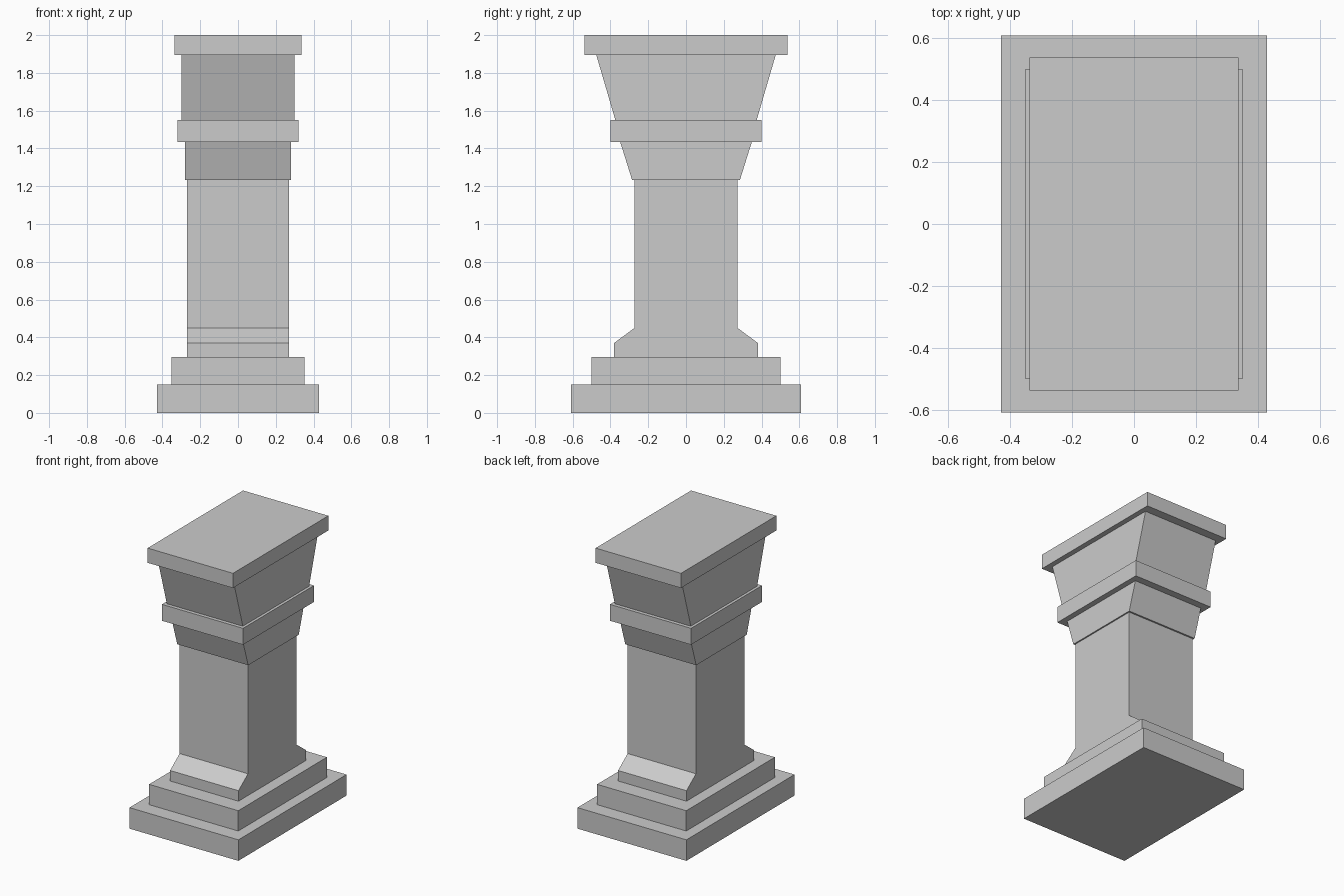
import bpy
import bmesh

if "Cube" in bpy.data.objects:
    bpy.data.objects.remove(bpy.data.objects["Cube"])


def prism(name, half_width, half_profile):
    """Mirror a (y, z) half profile across y = 0 and extrude it along x."""
    outline = half_profile + [(-y, z) for y, z in reversed(half_profile)]
    bm = bmesh.new()
    face = bm.faces.new([bm.verts.new((-half_width, y, z)) for y, z in outline])
    ext = bmesh.ops.extrude_face_region(bm, geom=[face])
    moved = [v for v in ext["geom"] if isinstance(v, bmesh.types.BMVert)]
    bmesh.ops.translate(bm, verts=moved, vec=(2 * half_width, 0, 0))
    bmesh.ops.recalc_face_normals(bm, faces=bm.faces)
    mesh = bpy.data.meshes.new(name)
    bm.to_mesh(mesh)
    bm.free()
    obj = bpy.data.objects.new(name, mesh)
    bpy.context.collection.objects.link(obj)
    return obj


# Stepped base
prism("base_slab", 0.43, [(0.61, 0), (0.61, 0.15)])
prism("base_step", 0.352, [(0.50, 0.15), (0.50, 0.295)])

# Shaft with a chamfered foot at front and back
prism("shaft", 0.27, [(0.38, 0.295), (0.38, 0.37), (0.273, 0.45), (0.273, 1.232)])

# Capital flaring to front and back, with a band between its two parts
prism("lower_capital", 0.28, [(0.285, 1.232), (0.348, 1.433)])
prism("capital_band", 0.32, [(0.40, 1.433), (0.40, 1.55)])
prism("upper_capital", 0.30, [(0.374, 1.55), (0.475, 1.895)])

# Top slab
prism("top_slab", 0.337, [(0.538, 1.895), (0.538, 2.0)])
